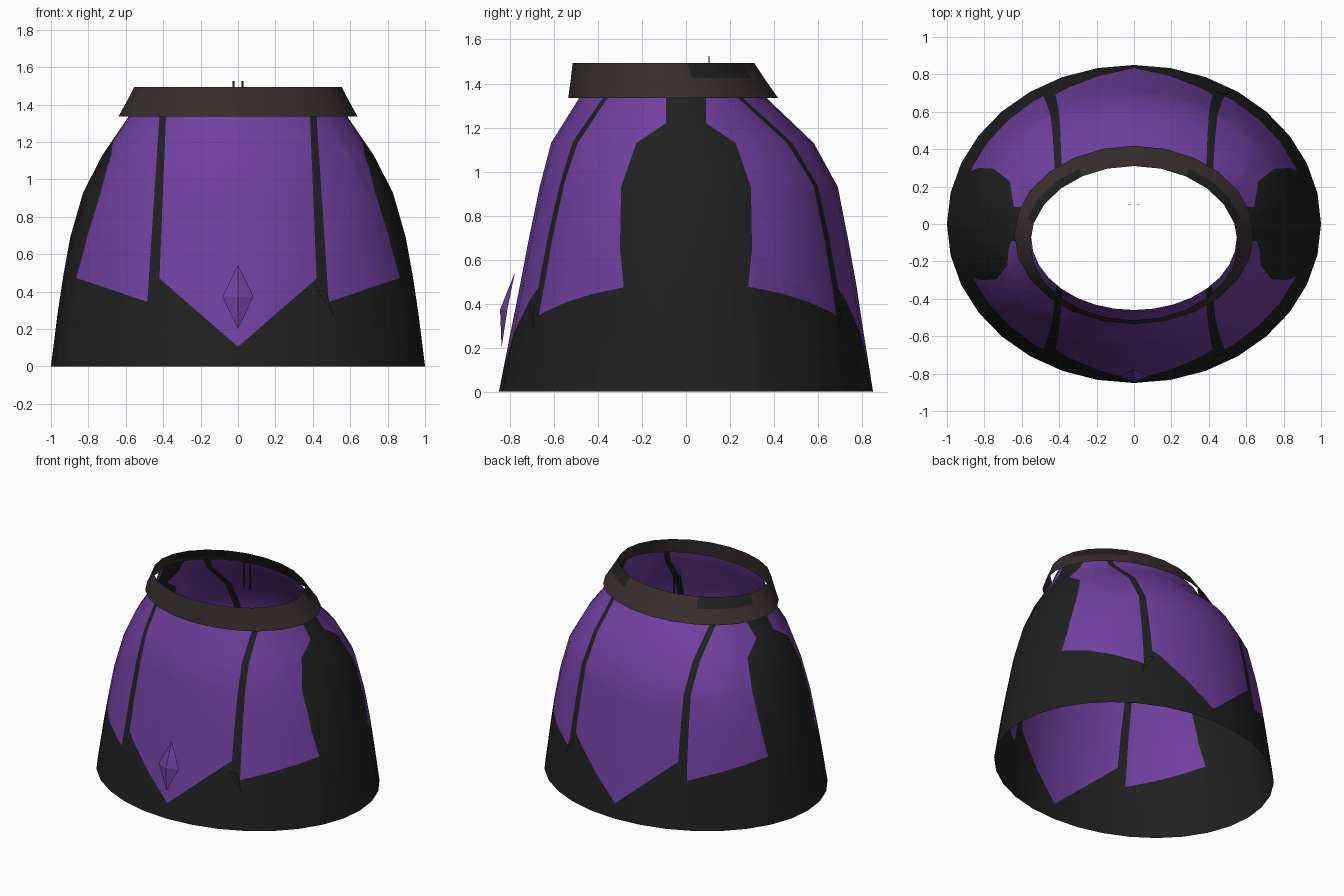
import bpy, bmesh, math
from mathutils import Vector

if "Cube" in bpy.data.objects:
    bpy.data.objects.remove(bpy.data.objects["Cube"])


def material(name, rgb):
    m = bpy.data.materials.new(name)
    m.diffuse_color = (*rgb, 1)
    m.use_nodes = True
    m.node_tree.nodes["Principled BSDF"].inputs["Base Color"].default_value = m.diffuse_color
    return m


BLACK = material("black_cloth", (0.0144, 0.0144, 0.0144))
PURPLE = material("purple_cloth", (0.162, 0.051, 0.352))
BROWN = material("brown_leather", (0.040, 0.028, 0.027))


def finish(bm, name, mats, smooth=False, mirror=False):
    me = bpy.data.meshes.new(name)
    for f in bm.faces:
        f.smooth = smooth
    bm.to_mesh(me)
    bm.free()
    for m in mats:
        me.materials.append(m)
    ob = bpy.data.objects.new(name, me)
    bpy.context.collection.objects.link(ob)
    if mirror:
        ob.modifiers.new("mirror", 'MIRROR')
    return ob


def half_shell(rings, n):
    """Right half of an open elliptical shell; rings are (z, half width, front y, back y)."""
    bm = bmesh.new()
    rows = []
    for z, a, yf, yb in rings:
        row = []
        for i in range(n + 1):
            t = math.pi * (i / n - 0.5)
            x = 0 if i in (0, n) else a * math.cos(t)
            row.append(bm.verts.new((x, (yf + yb) / 2 + (yb - yf) / 2 * math.sin(t), z)))
        rows.append(row)
    for lo, hi in zip(rows, rows[1:]):
        for i in range(n):
            bm.faces.new((lo[i], lo[i + 1], hi[i + 1], hi[i]))
    return bm


def cut(bm, p, q, axis):
    """Cut along the line p-q, given as (x, z) or (y, z), projected along the other axis."""
    normal = (q[1] - p[1], 0, p[0] - q[0])
    point = (p[0], 0, p[1])
    if axis == 'y':
        normal, point = (0, normal[0], normal[2]), (0, p[0], p[1])
    bmesh.ops.bisect_plane(bm, geom=bm.verts[:] + bm.edges[:] + bm.faces[:], dist=1e-5,
                           plane_co=point, plane_no=Vector(normal).normalized())


# Skirt: one open shell with panel outlines cut into it
skirt = half_shell([
    (0.00, 1.000, -0.850, 0.850), (0.28, 0.965, -0.795, 0.805),
    (0.48, 0.935, -0.755, 0.775), (0.69, 0.897, -0.715, 0.737),
    (0.93, 0.828, -0.665, 0.690), (1.13, 0.725, -0.613, 0.580),
    (1.335, 0.585, -0.485, 0.365), (1.42, 0.550, -0.460, 0.320)], 16)

CENTRE_EDGE = ((0.42, 0.47), (0.385, 1.335))
CENTRE_POINT = ((0.0, 0.105), (0.42, 0.47))
SIDE_EDGE = ((0.485, 0.345), (0.42, 1.335))
SIDE_HEM = ((0.485, 0.345), (0.87, 0.475))
OUTER = [(0.283, 0.40), (0.283, 0.48), (0.30, 0.65), (0.295, 0.93),
         (0.225, 1.13), (0.09, 1.22), (0.09, 1.43)]

for line in (CENTRE_EDGE, CENTRE_POINT, SIDE_EDGE, SIDE_HEM):
    cut(skirt, *line, 'x')
for (y0, z0), (y1, z1) in zip(OUTER, OUTER[1:]):
    for s in (-1, 1):
        cut(skirt, (s * y0, z0), (s * y1, z1), 'y')


def x_at(line, z):
    (x0, z0), (x1, z1) = line
    return x0 + (x1 - x0) * (z - z0) / (z1 - z0)


def z_at(line, x):
    (x0, z0), (x1, z1) = line
    return z0 + (z1 - z0) * (x - x0) / (x1 - x0)


def outer_at(z):
    for (y0, z0), (y1, z1) in zip(OUTER, OUTER[1:]):
        if z0 <= z <= z1:
            return y0 + (y1 - y0) * (z - z0) / (z1 - z0)
    return 0.283


for f in skirt.faces:
    x, y, z = f.calc_center_median()
    centre = x < x_at(CENTRE_EDGE, z) and z > z_at(CENTRE_POINT, x)
    side = x > x_at(SIDE_EDGE, z) and z > z_at(SIDE_HEM, x) and abs(y) > outer_at(z)
    f.material_index = int(centre or side)
finish(skirt, "skirt", [BLACK, PURPLE], smooth=True, mirror=True)

# Belt: flared open band with a dark patch on each rear side
belt = half_shell([(1.335, 0.640, -0.535, 0.418), (1.425, 0.590, -0.523, 0.355),
                   (1.493, 0.555, -0.515, 0.310)], 12)
for f in belt.faces:
    c = f.calc_center_median()
    f.material_index = int(c.z > 1.43 and 0.0 < c.y < 0.27)
finish(belt, "belt", [BROWN, BLACK], smooth=True, mirror=True)

# Gem: faceted diamond on the front point
gem = bmesh.new()
top, bottom, left, right, peak = [gem.verts.new(v) for v in (
    (0, -0.777, 0.543), (0, -0.838, 0.20), (-0.083, -0.812, 0.372),
    (0.083, -0.812, 0.372), (0, -0.845, 0.372))]
for tri in ((top, left, peak), (top, peak, right), (bottom, peak, left),
            (bottom, right, peak), (top, right, left), (bottom, left, right)):
    gem.faces.new(tri)
finish(gem, "front_gem", [PURPLE])

# Small cloth flaps at the right-hand seams, front and back
for s, name in ((-1, "front_seam_flap"), (1, "back_seam_flap")):
    flap = bmesh.new()
    pts = [(0.42, s * 0.715, 0.41), (0.515, s * 0.69, 0.27), (0.47, s * 0.69, 0.40)]
    flap.faces.new([flap.verts.new(p) for p in (pts if s < 0 else pts[::-1])])
    finish(flap, name, [BLACK])

# Two thin pins inside the waist
for s, name in ((-1, "left_pin"), (1, "right_pin")):
    pin = bmesh.new()
    bmesh.ops.create_cube(pin, size=1)
    for v in pin.verts:
        v.co = (v.co.x * 0.012 + s * 0.024, v.co.y * 0.004 + 0.105, v.co.z * 0.18 + 1.435)
    finish(pin, name, [BLACK])
